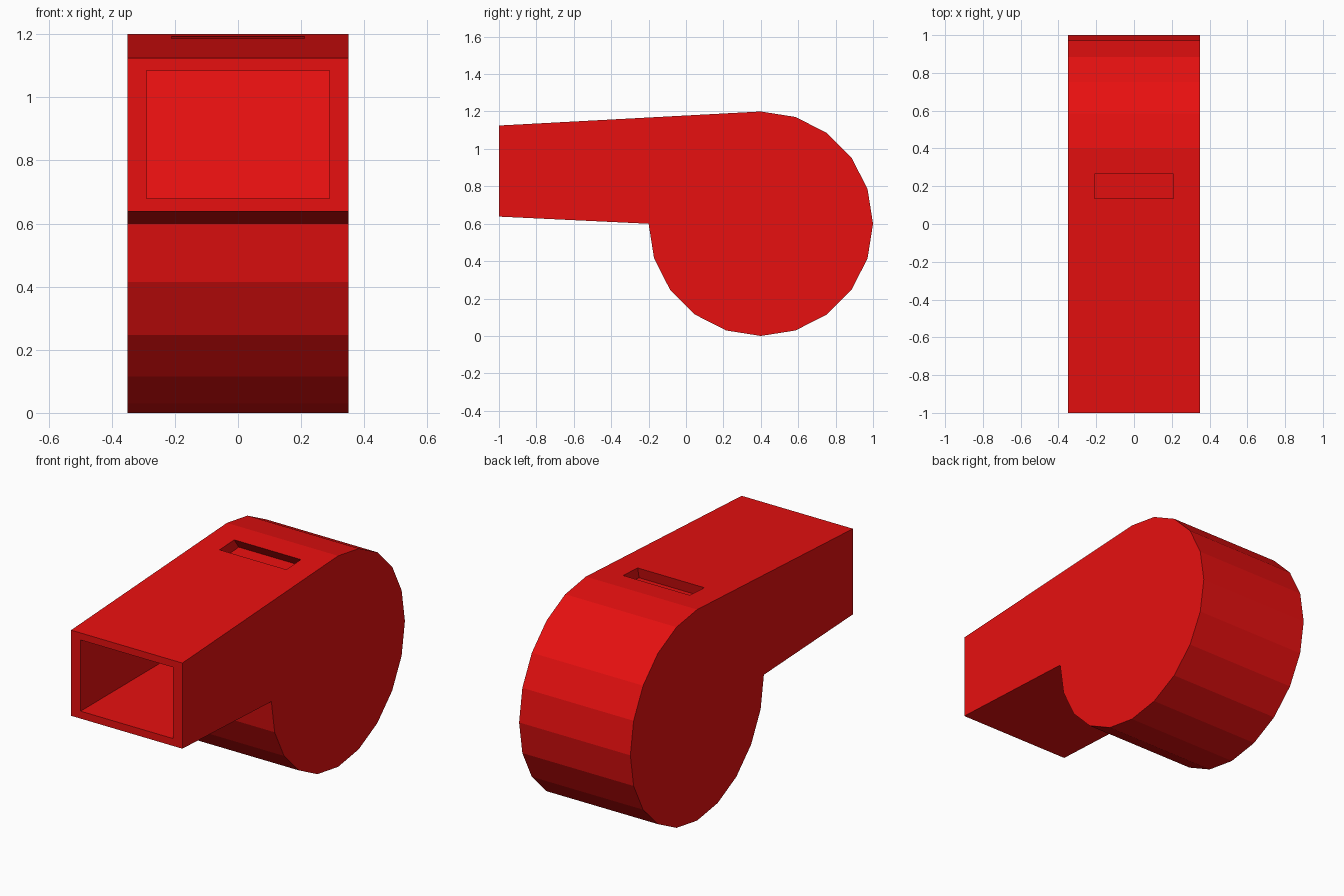
import bpy
import bmesh
from math import cos, sin, radians

cube = bpy.data.objects.get("Cube")
if cube:
    bpy.data.objects.remove(cube, do_unlink=True)

# One glossy red plastic colour
RED = (0.8, 0.005, 0.005, 1.0)
red = bpy.data.materials.new("red_plastic")
red.use_nodes = True
red.diffuse_color = RED
red.node_tree.nodes["Principled BSDF"].inputs["Base Color"].default_value = RED


def prism(name, profile, half_width):
    """Extrude a side profile of (y, z) points across x."""
    bm = bmesh.new()
    face = bm.faces.new([bm.verts.new((-half_width, y, z)) for y, z in profile])
    grown = bmesh.ops.extrude_face_region(bm, geom=[face])
    moved = [v for v in grown["geom"] if isinstance(v, bmesh.types.BMVert)]
    bmesh.ops.translate(bm, verts=moved, vec=(2 * half_width, 0, 0))
    bmesh.ops.recalc_face_normals(bm, faces=bm.faces)
    mesh = bpy.data.meshes.new(name)
    bm.to_mesh(mesh)
    bm.free()
    mesh.materials.append(red)
    obj = bpy.data.objects.new(name, mesh)
    bpy.context.collection.objects.link(obj)
    return obj


def carve(target, cutter):
    """Cut a pocket and discard the cutter."""
    cutter.hide_render = True
    mod = target.modifiers.new(cutter.name, "BOOLEAN")
    mod.operation = "DIFFERENCE"
    mod.solver = "EXACT"
    mod.object = cutter
    bpy.context.view_layer.objects.active = target
    bpy.ops.object.modifier_apply(modifier=mod.name)
    bpy.data.objects.remove(cutter, do_unlink=True)


# Round chamber (twenty-sided) running into the tapered mouthpiece
RADIUS, CENTRE_Y = 0.6, 0.4
angles = [radians(90 - 18 * i) for i in range(16)]
outline = [(CENTRE_Y + RADIUS * cos(a), RADIUS + RADIUS * sin(a)) for a in angles]
outline += [(-1, 0.638), (-1, 1.125)]
body = prism("whistle_body", outline, 0.35)

# Mouthpiece airway with a slanted end wall
carve(body, prism("airway", [(-1.1, 0.68), (0.1, 0.68), (0.2, 1.085), (-1.1, 1.085)], 0.29))

# Shallow undercut sound slot in the top
carve(body, prism("sound_slot", [(0.122, 1.125), (0.307, 1.135), (0.251, 1.213), (0.139, 1.206)], 0.21))
